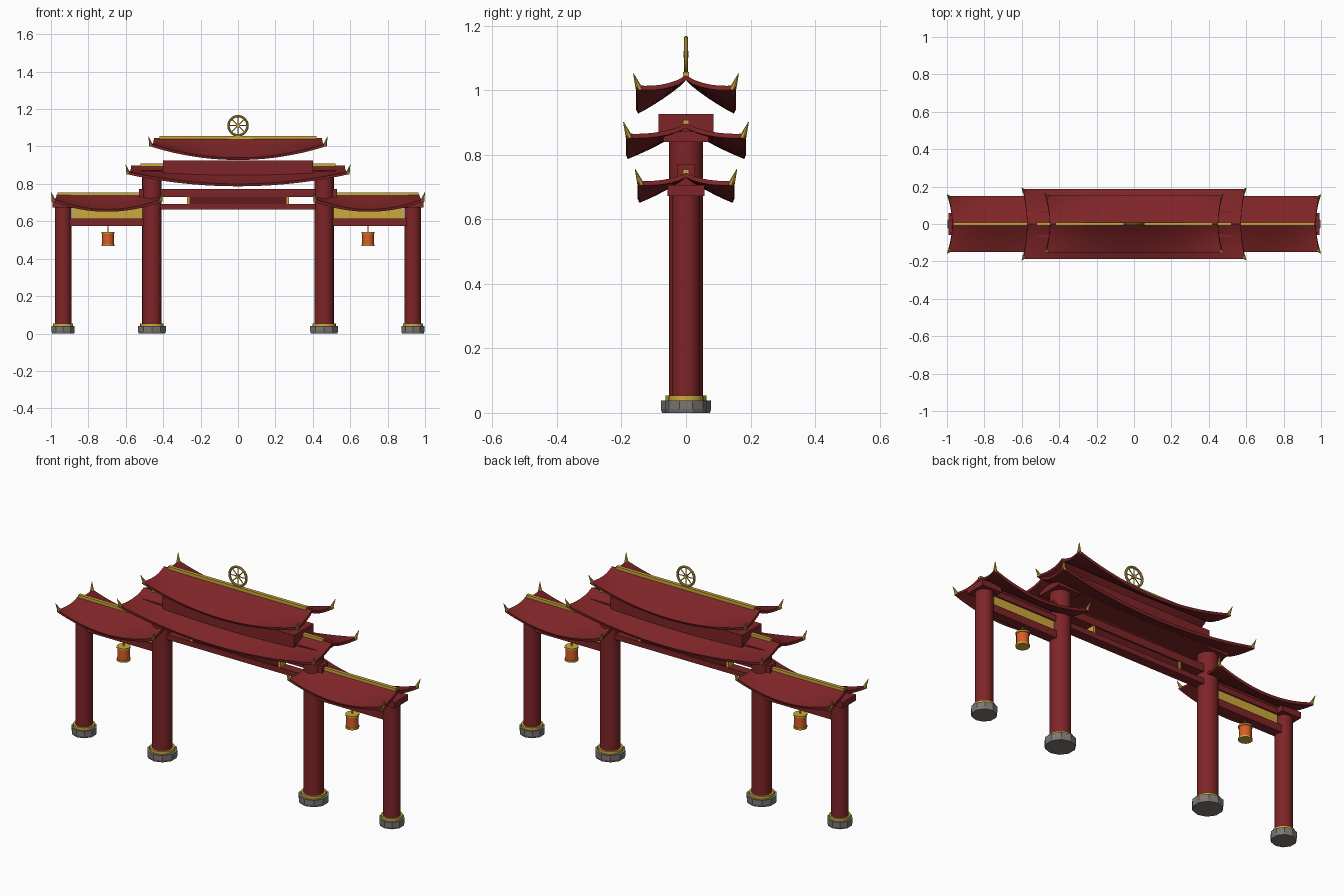
import bpy, bmesh, math
from mathutils import Vector

if "Cube" in bpy.data.objects:
    bpy.data.objects.remove(bpy.data.objects["Cube"])


def material(name, rgb):
    m = bpy.data.materials.new(name)
    m.diffuse_color = (*rgb, 1)
    m.use_nodes = True
    m.node_tree.nodes["Principled BSDF"].inputs["Base Color"].default_value = m.diffuse_color
    return m


RED = material("temple red", (0.21, 0.018, 0.020))
DARK = material("dark red", (0.12, 0.011, 0.013))
GOLD = material("gold", (0.60, 0.40, 0.045))
STONE = material("grey stone", (0.20, 0.185, 0.175))
ORANGE = material("lantern orange", (0.70, 0.11, 0.02))


def finish(name, mat, smooth=False):
    o = bpy.context.object
    o.name = name
    o.data.materials.append(mat)
    if smooth:
        bpy.ops.object.shade_smooth_by_angle(angle=math.radians(40))
    return o


def box(name, mat, x0, x1, hy, z0, z1):
    bpy.ops.mesh.primitive_cube_add(size=1, location=((x0 + x1) / 2, 0, (z0 + z1) / 2))
    bpy.context.object.scale = (x1 - x0, 2 * hy, z1 - z0)
    bpy.ops.object.transform_apply(location=False, rotation=False, scale=True)
    return finish(name, mat)


def rod(name, mat, a, b, r1, r2, sides=16):
    a, b = Vector(a), Vector(b)
    bpy.ops.mesh.primitive_cone_add(vertices=sides, radius1=r1, radius2=r2, depth=(b - a).length,
                                    location=(a + b) / 2)
    bpy.context.object.rotation_euler = (b - a).to_track_quat('Z', 'Y').to_euler()
    return finish(name, mat, sides > 10)


def roof(name, cx, half_len, half_wid, ridge, drop, lift, ridge_half):
    """Sagging gable shell with upswept corners, a gold ridge bar and corner spikes."""
    nu, nv = 20, 12

    def point(u, v):
        s = abs(v)
        z = ridge - drop * (1.25 * s - 0.25 * s * s) + lift * u * u * s ** 1.3
        return Vector((cx + u * (half_len - 0.022 * (1 - s * s)), v * half_wid, z))

    bm = bmesh.new()
    rows = [[bm.verts.new(point(-1 + 2 * i / nu, -1 + 2 * j / nv)) for j in range(nv + 1)]
            for i in range(nu + 1)]
    for i in range(nu):
        for j in range(nv):
            bm.faces.new((rows[i][j], rows[i + 1][j], rows[i + 1][j + 1], rows[i][j + 1]))
    me = bpy.data.meshes.new(name)
    bm.to_mesh(me)
    bm.free()
    o = bpy.data.objects.new(name, me)
    bpy.context.collection.objects.link(o)
    bpy.ops.object.select_all(action='DESELECT')
    bpy.context.view_layer.objects.active = o
    o.select_set(True)
    mod = o.modifiers.new("thickness", 'SOLIDIFY')
    mod.thickness = 0.014
    mod.offset = -1
    bpy.ops.object.modifier_apply(modifier=mod.name)
    finish(name, RED, True)
    box(name + "_ridge", GOLD, cx - ridge_half, cx + ridge_half, 0.009, ridge - 0.008, ridge + 0.011)
    for u in (-1, 1):
        for v in (-1, 1):
            c = point(u, v)
            base = c + Vector((-u * 0.008, -v * 0.010, -0.012))
            rod(name + "_spike", GOLD, base, c + Vector((u * 0.006, v * 0.008, 0.036)), 0.011, 0.001, 8)


def column(name, x, r, top, base_r, ring_r, cap, cap_z):
    rod(name, RED, (x, 0, 0.03), (x, 0, top), r, r, 24)
    # stone foot with a slightly narrowed bottom
    rod(name + "_foot_lower", STONE, (x, 0, 0), (x, 0, 0.012), base_r * 0.95, base_r, 10)
    rod(name + "_foot", STONE, (x, 0, 0.012), (x, 0, 0.039), base_r, base_r, 10)
    rod(name + "_ring", GOLD, (x, 0, 0.036), (x, 0, 0.054), ring_r, ring_r, 24)
    box(name + "_capital", RED, x - cap, x + cap, cap, *cap_z)


# Main roofs
roof("top_roof", 0, 0.472, 0.155, 1.046, 0.106, 0.076, 0.42)
roof("middle_roof", 0, 0.594, 0.186, 0.897, 0.097, 0.066, 0.52)
box("upper_block", RED, -0.40, 0.40, 0.085, 0.845, 0.926)

# Central beams and plaque
box("upper_beam", RED, -0.53, 0.53, 0.026, 0.73, 0.772)
box("lower_beam", RED, -0.46, 0.46, 0.026, 0.663, 0.692)
box("plaque", DARK, -0.264, 0.264, 0.018, 0.69, 0.732)

for side, tag in ((-1, "left"), (1, "right")):
    column(tag + "_inner_column", side * 0.46, 0.052, 0.85, 0.078, 0.063, 0.07, (0.84, 0.872))
    column(tag + "_outer_column", side * 0.935, 0.044, 0.68, 0.065, 0.054, 0.058, (0.673, 0.706))
    roof(tag + "_side_roof", side * 0.70, 0.293, 0.15, 0.744, 0.080, 0.056, 0.265)

    def span(name, mat, a, b, hy, z0, z1):
        box(tag + name, mat, min(side * a, side * b), max(side * a, side * b), hy, z0, z1)

    span("_plaque_end", GOLD, 0.26, 0.274, 0.024, 0.69, 0.732)
    span("_side_beam", RED, 0.48, 0.92, 0.026, 0.575, 0.616)
    span("_gold_panel", GOLD, 0.505, 0.885, 0.014, 0.614, 0.67)
    span("_side_top_beam", RED, 0.48, 0.93, 0.022, 0.67, 0.70)

    # Hanging lantern
    x = side * 0.695
    rod(tag + "_lantern_cord", GOLD, (x, 0, 0.54), (x, 0, 0.58), 0.003, 0.003, 6)
    rod(tag + "_lantern", ORANGE, (x, 0, 0.472), (x, 0, 0.54), 0.031, 0.031, 16)
    for z in (0.467, 0.534):
        rod(tag + "_lantern_cap", GOLD, (x, 0, z), (x, 0, z + 0.009), 0.035, 0.035, 16)

# Wheel ornament on the ridge
WZ = 1.111
bpy.ops.mesh.primitive_torus_add(major_radius=0.051, minor_radius=0.0065, major_segments=32,
                                 minor_segments=8, location=(0, 0, WZ), rotation=(math.pi / 2, 0, 0))
finish("wheel_rim", GOLD, True)
rod("wheel_hub", GOLD, (0, -0.007, WZ), (0, 0.007, WZ), 0.010, 0.010, 16)
for k in range(4):
    a = k * math.pi / 4
    d = Vector((math.cos(a), 0, math.sin(a))) * 0.05
    c = Vector((0, 0, WZ))
    rod("wheel_spoke", GOLD, c - d, c + d, 0.0028, 0.0028, 6)
